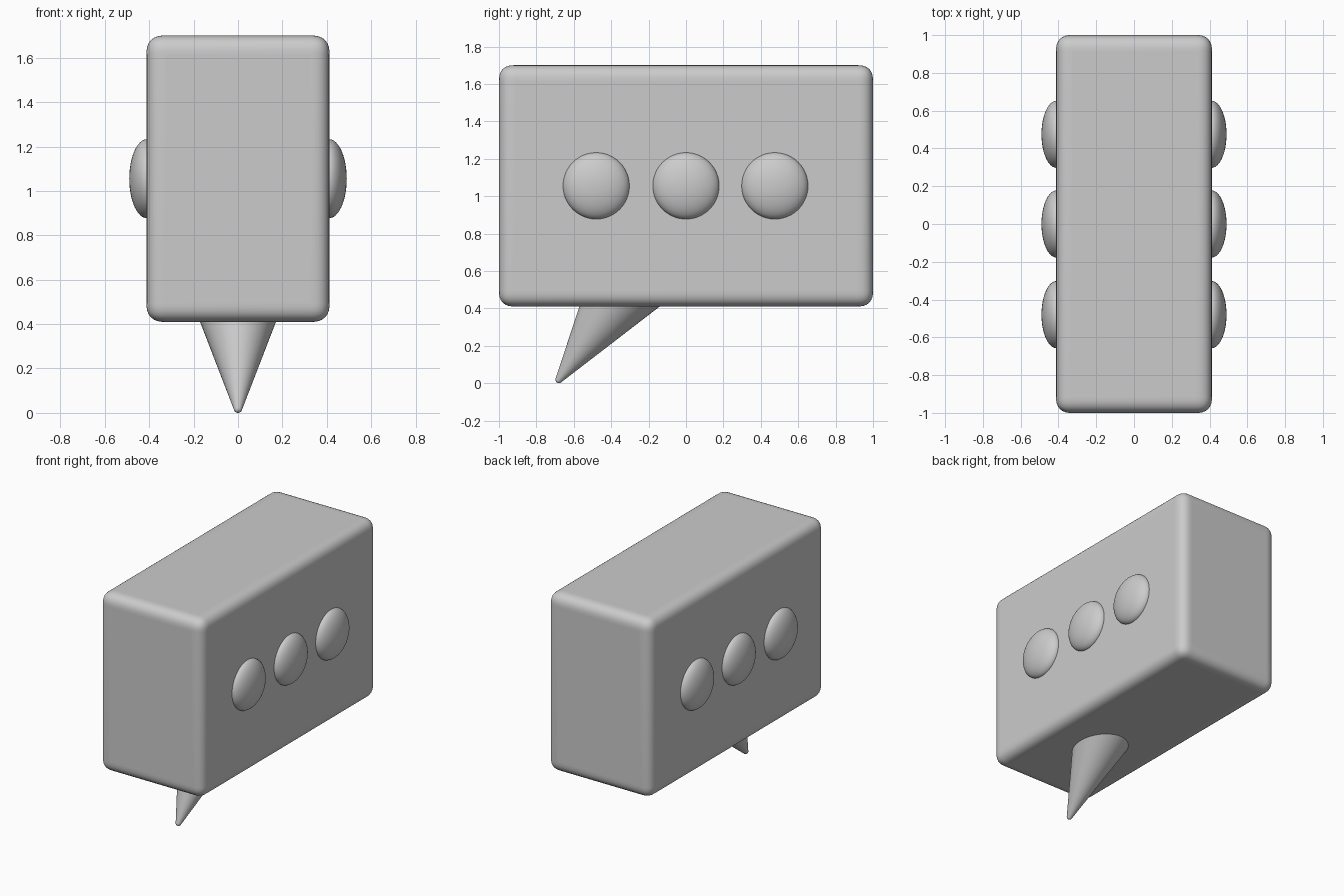
import bpy, math
from mathutils import Vector, Matrix

if "Cube" in bpy.data.objects:
    bpy.data.objects.remove(bpy.data.objects["Cube"])


def smooth(ob, angle=40):
    bpy.ops.object.select_all(action='DESELECT')
    ob.select_set(True)
    bpy.context.view_layer.objects.active = ob
    bpy.ops.object.shade_smooth_by_angle(angle=math.radians(angle))


# Rounded bubble body
bpy.ops.mesh.primitive_cube_add(size=1, location=(0, 0, 1.055))
body = bpy.context.object
body.name = "bubble_body"
body.scale = (0.825, 2.0, 1.29)
bpy.ops.object.transform_apply(location=False, rotation=False, scale=True)
bevel = body.modifiers.new("rounding", 'BEVEL')
bevel.width = 0.085
bevel.segments = 8
bevel.profile = 0.58
smooth(body)

# Three domed dots on each side face
for side, label in ((1, "right"), (-1, "left")):
    for i, y in enumerate((-0.48, 0.0, 0.475)):
        bpy.ops.mesh.primitive_uv_sphere_add(
            segments=48, ring_count=24, radius=1, location=(side * 0.41, y, 1.055))
        dot = bpy.context.object
        dot.name = f"{label}_dot_{i + 1}"
        dot.scale = (0.08, 0.178, 0.178)
        smooth(dot)

# Tilted conical tail with a rounded tip: (radius, distance from apex) rings
half = math.radians(17.1)
tip_r = 0.0186
centre = tip_r / math.sin(half)
steps = 6
profile = []
for k in range(1, steps + 1):
    a = (math.pi / 2 - half) * k / steps
    profile.append((tip_r * math.sin(a), centre - tip_r * math.cos(a)))
profile.append((0.72 * math.tan(half), 0.72))

sides = 48
verts = [(0, 0, centre - tip_r)]
for r, h in profile:
    verts += [(r * math.cos(2 * math.pi * j / sides),
               r * math.sin(2 * math.pi * j / sides), h) for j in range(sides)]
faces = [(0, 1 + (j + 1) % sides, 1 + j) for j in range(sides)]
for k in range(len(profile) - 1):
    a, b = 1 + k * sides, 1 + (k + 1) * sides
    faces += [(a + j, a + (j + 1) % sides, b + (j + 1) % sides, b + j)
              for j in range(sides)]
last = 1 + (len(profile) - 1) * sides
faces.append(tuple(last + j for j in range(sides)))

mesh = bpy.data.meshes.new("tail")
mesh.from_pydata(verts, [], faces)
axis = Vector((0, 0.578, 0.816)).normalized()
turn = Vector((0, 0, 1)).rotation_difference(axis).to_matrix().to_4x4()
mesh.transform(Matrix.Translation((0, -0.716, -0.033)) @ turn)
tail = bpy.data.objects.new("tail", mesh)
bpy.context.collection.objects.link(tail)
smooth(tail)
